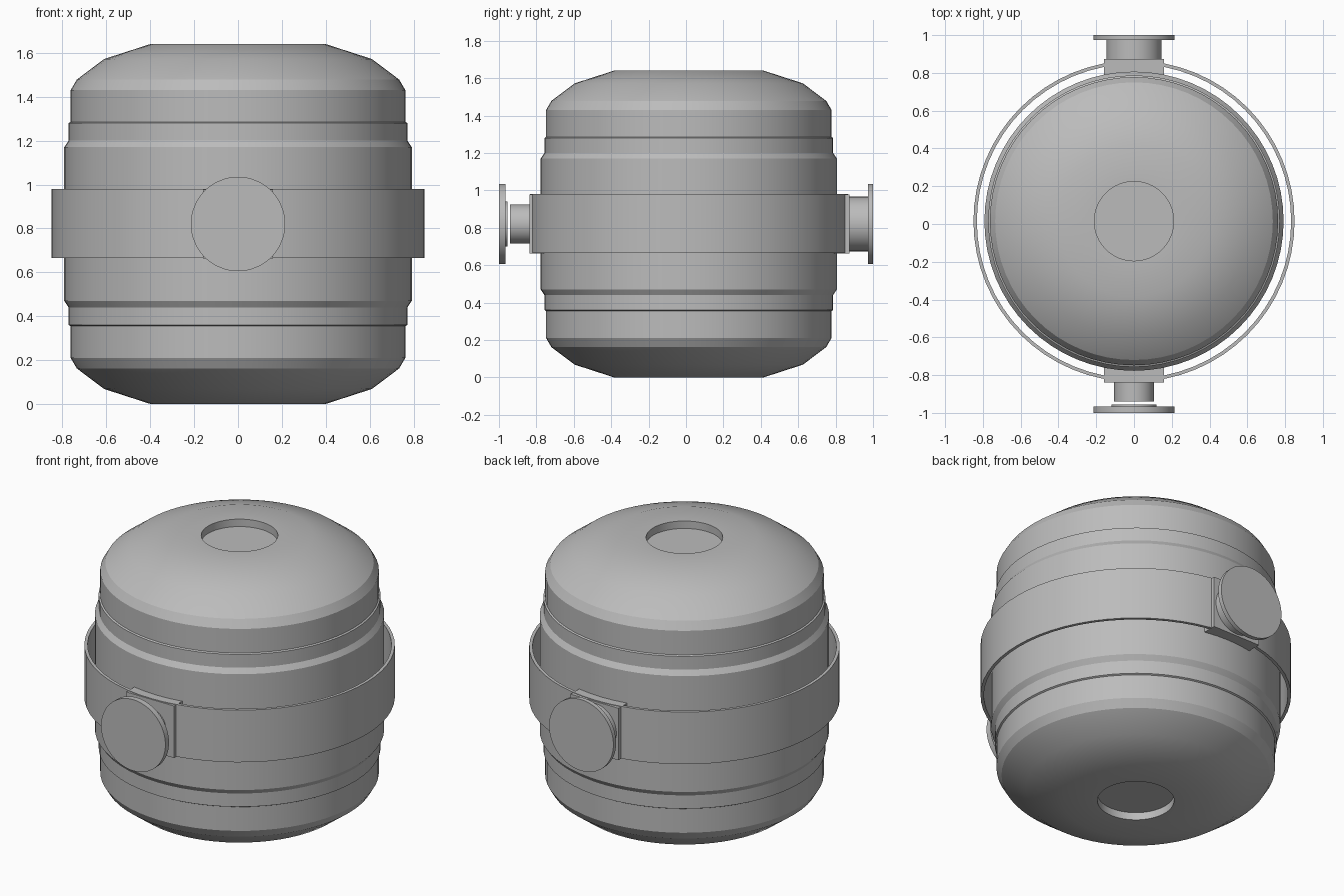
import bpy, math

if "Cube" in bpy.data.objects:
    bpy.data.objects.remove(bpy.data.objects["Cube"], do_unlink=True)

CY, MID_Z, H = 0.015, 0.82, 1.64

metal = bpy.data.materials.new("grey_metal")
metal.use_nodes = True
color = (0.5, 0.5, 0.5, 1)
metal.diffuse_color = color
metal.node_tree.nodes["Principled BSDF"].inputs["Base Color"].default_value = color


def finish(obj, name):
    obj.name = name
    obj.data.materials.append(metal)
    bpy.ops.object.select_all(action='DESELECT')
    obj.select_set(True)
    bpy.context.view_layer.objects.active = obj
    bpy.ops.object.shade_smooth_by_angle(angle=math.radians(20))


def lathe(name, profile, closed=False, sides=64):
    """Revolve (radius, z) points, listed from the top down, around the drum axis."""
    verts, faces = [], []
    for r, z in profile:
        for s in range(sides):
            a = math.tau * s / sides
            verts.append((r * math.cos(a), r * math.sin(a), z))
    n = len(profile)
    for i in range(n if closed else n - 1):
        j = (i + 1) % n
        for s in range(sides):
            t = (s + 1) % sides
            faces.append((i * sides + s, j * sides + s, j * sides + t, i * sides + t))
    if not closed:
        faces.append(tuple(range(sides)))
        faces.append(tuple(reversed(range((n - 1) * sides, n * sides))))
    mesh = bpy.data.meshes.new(name)
    mesh.from_pydata(verts, [], faces)
    obj = bpy.data.objects.new(name, mesh)
    bpy.context.collection.objects.link(obj)
    obj.location.y = CY
    finish(obj, name)


def disc(name, radius, y0, y1):
    bpy.ops.mesh.primitive_cylinder_add(
        vertices=64, radius=radius, depth=abs(y1 - y0),
        location=(0, (y0 + y1) / 2, MID_Z), rotation=(math.pi / 2, 0, 0))
    finish(bpy.context.object, name)


def pad(name, y0, y1):
    bpy.ops.mesh.primitive_cube_add(size=1, location=(0, (y0 + y1) / 2, MID_Z))
    obj = bpy.context.object
    obj.scale = (0.32, abs(y1 - y0), 0.314)
    finish(obj, name)


# Drum with a shallow recess in each end; the lower half mirrors the upper
upper = [(0.21, H - 0.045), (0.21, H), (0.4, H), (0.61, 1.572), (0.735, 1.478),
         (0.763, 1.43), (0.763, 1.285), (0.772, 1.28), (0.772, 1.2), (0.792, 1.17)]
lathe("drum", upper + [(r, H - z) for r, z in reversed(upper)])

# Loose band around the middle
lathe("band", [(0.85, 0.98), (0.85, 0.665), (0.832, 0.665), (0.832, 0.98)], closed=True)

# Front connector
pad("front_pad", -0.838, -0.76)
disc("front_pipe", 0.105, -0.94, -0.8)
disc("front_flange_collar", 0.12, -0.955, -0.966)
disc("front_flange", 0.215, -1.0, -0.966)

# Back connector
pad("back_pad", 0.873, 0.79)
disc("back_pipe", 0.146, 0.85, 0.976)
disc("back_flange", 0.215, 0.974, 1.0)
